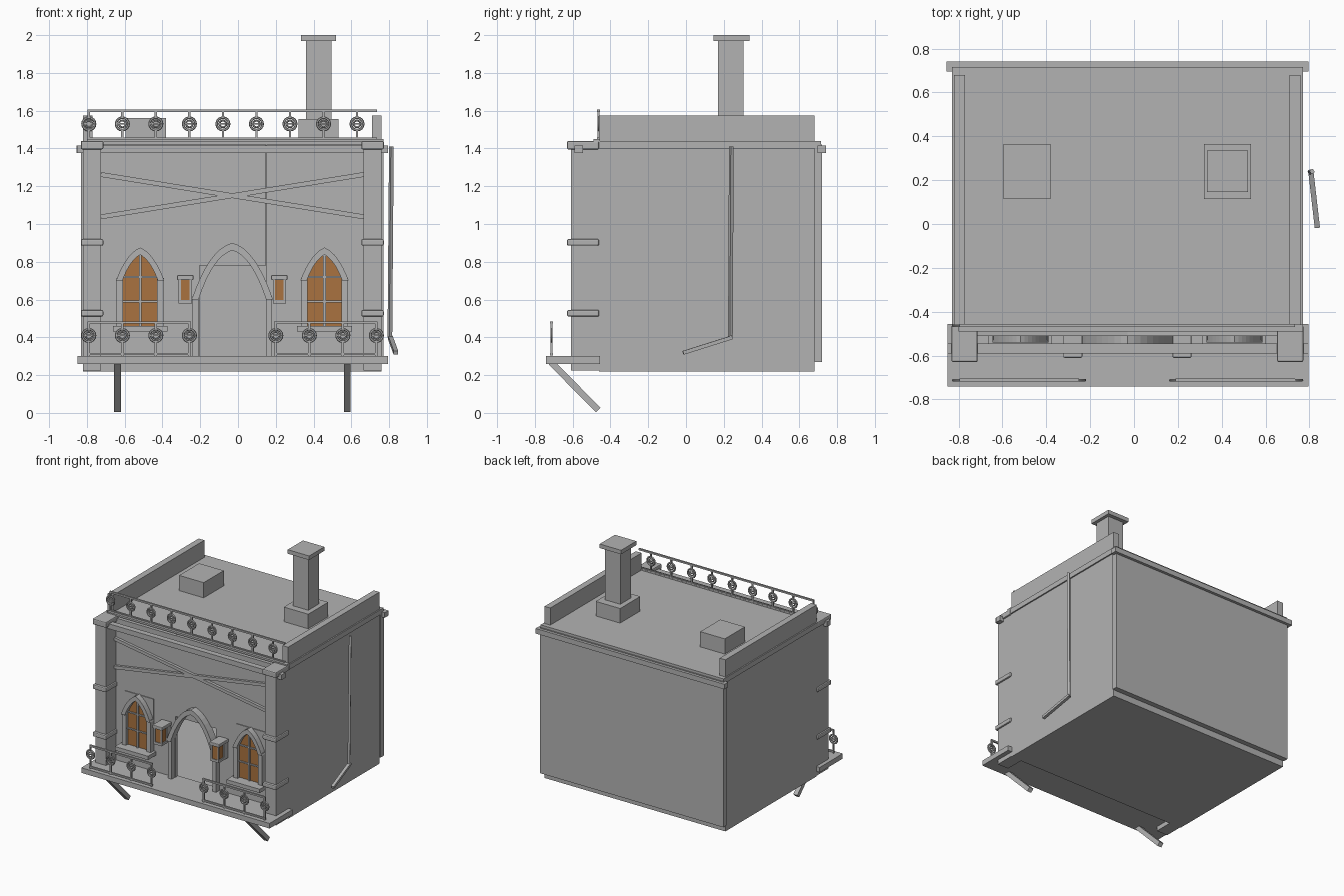
import bpy, bmesh, math
from mathutils import Vector

if "Cube" in bpy.data.objects:
    bpy.data.objects.remove(bpy.data.objects["Cube"])


def make_mat(name, rgb):
    m = bpy.data.materials.new(name)
    m.diffuse_color = (*rgb, 1)
    m.use_nodes = True
    m.node_tree.nodes["Principled BSDF"].inputs["Base Color"].default_value = m.diffuse_color
    return m


STONE = make_mat("grey stone", (0.45, 0.45, 0.45))
GLASS = make_mat("amber glass", (0.40, 0.17, 0.05))
CX = -0.03  # centre line of the house


def finish(name, bm, mat=STONE):
    bmesh.ops.recalc_face_normals(bm, faces=bm.faces)
    me = bpy.data.meshes.new(name)
    bm.to_mesh(me)
    bm.free()
    me.materials.append(mat)
    ob = bpy.data.objects.new(name, me)
    bpy.context.collection.objects.link(ob)
    return ob


def box(name, x0, x1, y0, y1, z0, z1, mat=STONE, bevel=0):
    bm = bmesh.new()
    bmesh.ops.create_cube(bm, size=1)
    for v in bm.verts:
        v.co = ((x0 + x1) / 2 + v.co.x * (x1 - x0),
                (y0 + y1) / 2 + v.co.y * (y1 - y0),
                (z0 + z1) / 2 + v.co.z * (z1 - z0))
    ob = finish(name, bm, mat)
    if bevel:
        b = ob.modifiers.new("round", 'BEVEL')
        b.width, b.segments = bevel, 2
    return ob


def bar(name, a, b, w, h):
    """Square bar between two points; w is across, h is upward."""
    a, b = Vector(a), Vector(b)
    d = b - a
    q = d.to_track_quat('Y', 'Z')
    bm = bmesh.new()
    bmesh.ops.create_cube(bm, size=1)
    for v in bm.verts:
        v.co = (a + b) / 2 + q @ Vector((v.co.x * w, v.co.y * d.length, v.co.z * h))
    return finish(name, bm)


def plate(name, pts, y0, y1, mat=STONE):
    """Outline in x and z, given depth along y."""
    bm = bmesh.new()
    f = bm.faces.new([bm.verts.new((x, y0, z)) for x, z in pts])
    r = bmesh.ops.extrude_face_region(bm, geom=[f])
    for g in r["geom"]:
        if isinstance(g, bmesh.types.BMVert):
            g.co.y = y1
    return finish(name, bm, mat)


def arch_line(cx, w, zs, za, n=8):
    """Pointed arch from left spring to right spring."""
    half = []
    for i in range(n + 1):
        t = i / n
        half.append((w * ((1 - t) ** 2 + (1 - t) * t * 1.15),
                     zs * (1 - t) ** 2 + 2 * t * (1 - t) * (za - 0.03) + za * t * t))
    return [(cx - x, z) for x, z in half] + [(cx + x, z) for x, z in half[-2::-1]]


def arch(name, cx, w, zs, za, t, y0, y1):
    plate(name, arch_line(cx, w, zs, za) + arch_line(cx, w - t, zs, za - t * 1.1)[::-1], y0, y1)


# Hollow shell: floor, side walls with parapets, back wall, roof
box("floor", -0.82, 0.76, -0.46, 0.68, 0.22, 0.27)
for n, x in (("left", -0.82), ("right", 0.71)):
    box(n + "_side_wall", x, x + 0.05, -0.46, 0.68, 0.27, 1.575)
box("back_wall", -0.83, 0.77, 0.68, 0.72, 0.27, 1.42)
box("roof", -0.83, 0.77, -0.46, 0.715, 1.40, 1.44)
box("back_cornice", -0.855, 0.795, 0.695, 0.742, 1.375, 1.415)

# Front wall panels around the door opening
box("front_wall_left", -0.77, -0.205, -0.49, -0.46, 0.27, 1.42)
box("front_wall_right", 0.15, 0.71, -0.49, -0.46, 0.27, 1.42)
box("front_wall_over_door", -0.204, 0.149, -0.487, -0.463, 0.78, 1.42)
box("front_cornice", -0.85, 0.795, -0.59, -0.545, 1.375, 1.415)
box("roof_front_trim", -0.80, 0.77, -0.49, -0.455, 1.435, 1.45)
for s in (-1, 1):
    bar("cross_beam", (CX - 0.695, -0.50, 1.15 + s * 0.112),
        (CX + 0.695, -0.50, 1.15 - s * 0.112), 0.022, 0.025)

# Corner pillars with bands and capitals
for s in (-1, 1):
    a, b = sorted((CX + s * 0.695, CX + s * 0.79))
    box("pillar", a, b, -0.61, -0.46, 0.225, 1.40)
    for z0, z1 in ((0.51, 0.545), (0.885, 0.92), (1.395, 1.44)):
        box("pillar_band", a - 0.012, b + 0.012, -0.63, -0.46, z0, z1, bevel=0.008)

# Porch deck and slanted braces
box("deck", -0.85, 0.795, -0.742, -0.455, 0.26, 0.30)
for x in (-0.638, 0.578):
    bar("deck_brace", (x, -0.715, 0.268), (x, -0.465, 0.016), 0.035, 0.034)

# Door surround
for s in (-1, 1):
    a, b = sorted((CX + s * 0.178, CX + s * 0.21))
    box("door_post", a, b, -0.53, -0.46, 0.30, 0.62)
arch("door_arch", CX, 0.215, 0.60, 0.90, 0.036, -0.545, -0.48)

# Windows
for s in (-1, 1):
    c = CX + s * 0.488
    box("window_backing", c - 0.125, c + 0.125, -0.496, -0.489, 0.46, 0.87)
    plate("window_glass", [(c - 0.10, 0.46)] + arch_line(c, 0.10, 0.70, 0.85)
          + [(c + 0.10, 0.46)], -0.505, -0.496, GLASS)
    arch("window_arch", c, 0.128, 0.70, 0.875, 0.034, -0.54, -0.49)
    for k in (-1, 1):
        a, b = sorted((c + k * 0.09, c + k * 0.125))
        box("window_jamb", a, b, -0.53, -0.49, 0.46, 0.715)
    box("window_sill", c - 0.145, c + 0.145, -0.59, -0.49, 0.43, 0.46)
    box("window_mullion", c - 0.007, c + 0.007, -0.518, -0.50, 0.46, 0.85)
    for z in (0.59, 0.72):
        box("window_crossbar", c - 0.092, c + 0.092, -0.515, -0.50, z - 0.005, z + 0.005)

# Wall lamps
for s in (-1, 1):
    c = CX + s * 0.249
    box("lamp_glass", c - 0.027, c + 0.027, -0.598, -0.53, 0.59, 0.71, GLASS)
    box("lamp_base", c - 0.035, c + 0.035, -0.603, -0.49, 0.578, 0.598)
    box("lamp_cap", c - 0.043, c + 0.043, -0.61, -0.49, 0.703, 0.73, bevel=0.005)
    box("lamp_back", c - 0.035, c + 0.035, -0.54, -0.49, 0.58, 0.71)
    for k in (-1, 1):
        box("lamp_corner", c + k * 0.029 - 0.006, c + k * 0.029 + 0.006,
            -0.603, -0.592, 0.59, 0.71)


# Railings with ringed posts
def railing(x0, count, y, z0, zr, z1, ends):
    box("rail_top", ends[0], ends[1], y - 0.007, y + 0.007, z1 - 0.013, z1)
    box("rail_bottom", ends[0], ends[1], y - 0.007, y + 0.007, z0 + 0.006, z0 + 0.018)
    for i in range(count):
        x = x0 + i * 0.1775
        box("rail_post_low", x - 0.006, x + 0.006, y - 0.006, y + 0.006, z0, zr - 0.028)
        box("rail_post_high", x - 0.006, x + 0.006, y - 0.006, y + 0.006, zr + 0.028, z1)
        for r, m in ((0.033, 0.007), (0.018, 0.005)):
            bpy.ops.mesh.primitive_torus_add(
                location=(x, y, zr), rotation=(math.pi / 2, 0, 0), major_radius=r,
                minor_radius=m, major_segments=16, minor_segments=6)
            bpy.context.object.name = "rail_ring"
            bpy.context.object.data.materials.append(STONE)
            bpy.ops.object.shade_smooth_by_angle()
        box("rail_ring_web", x - 0.027, x + 0.027, y - 0.003, y + 0.003, zr - 0.004, zr + 0.004)


railing(-0.79, 4, -0.712, 0.30, 0.41, 0.485, (-0.795, -0.25))
railing(0.20, 4, -0.712, 0.30, 0.41, 0.485, (0.19, 0.735))
railing(-0.79, 9, -0.463, 1.44, 1.53, 1.605, (-0.79, 0.735))

# Roof vent block and chimney
box("roof_block", -0.595, -0.38, 0.115, 0.365, 1.43, 1.56)
box("chimney_base", 0.32, 0.533, 0.115, 0.365, 1.43, 1.555)
box("chimney_shaft", 0.36, 0.495, 0.17, 0.305, 1.55, 1.975)
box("chimney_cap", 0.333, 0.52, 0.145, 0.335, 1.968, 2.0)

# Side downpipe with spout
bar("downpipe", (0.812, 0.24, 1.41), (0.804, 0.235, 0.40), 0.018, 0.018)
bar("downpipe_spout", (0.806, 0.245, 0.40), (0.836, -0.015, 0.318), 0.024, 0.02)
